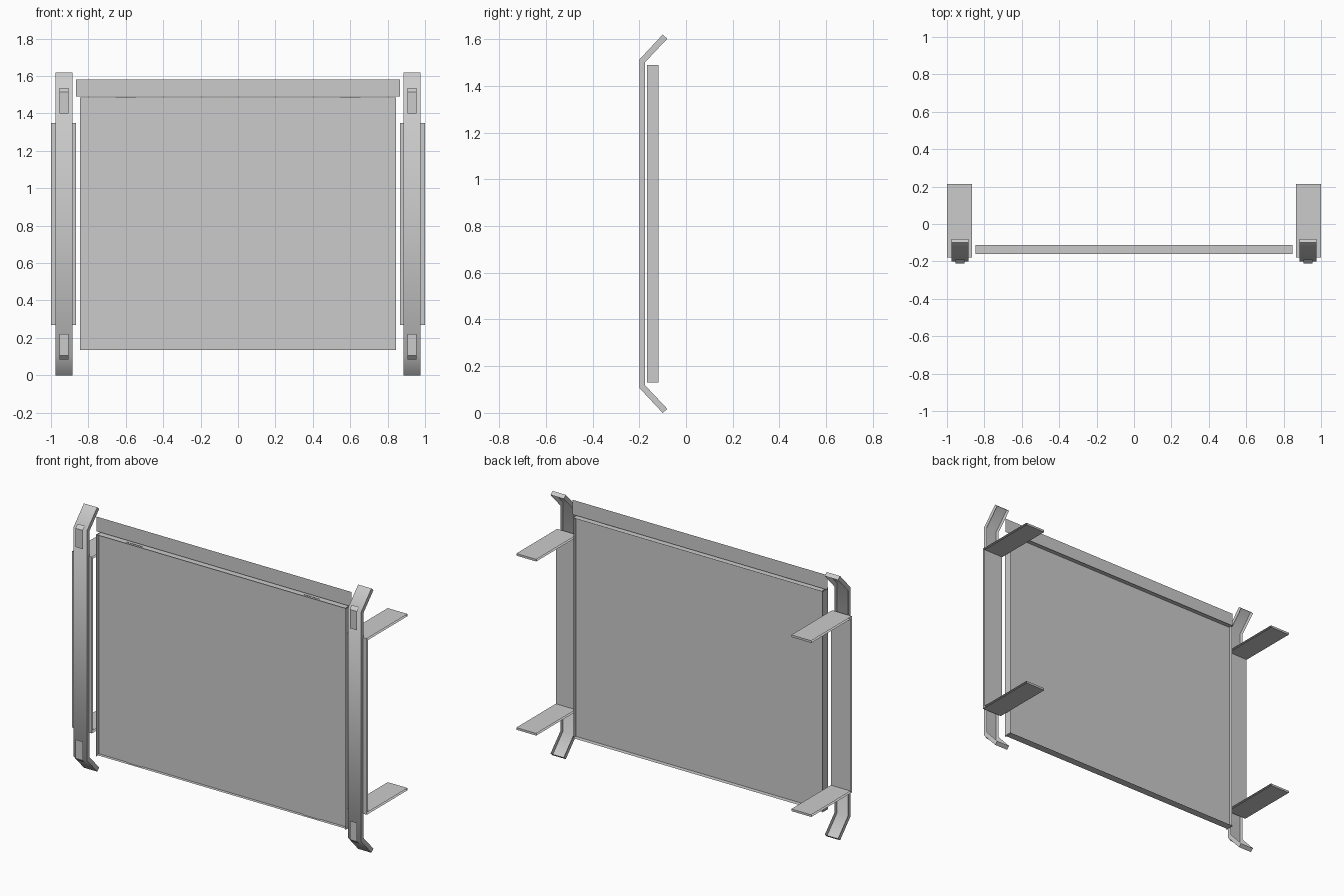
import bpy
import bmesh
import math

cube = bpy.data.objects.get("Cube")
if cube:
    bpy.data.objects.remove(cube, do_unlink=True)

grey = bpy.data.materials.new("plain grey")
grey.use_nodes = True
grey.diffuse_color = (0.6, 0.6, 0.6, 1)
grey.node_tree.nodes["Principled BSDF"].inputs["Base Color"].default_value = (0.6, 0.6, 0.6, 1)

MID_Z = 0.81   # height about which the posts and clips are symmetric


def finish(bm, name, smooth=False):
    bmesh.ops.recalc_face_normals(bm, faces=bm.faces)
    mesh = bpy.data.meshes.new(name)
    bm.to_mesh(mesh)
    bm.free()
    mesh.materials.append(grey)
    obj = bpy.data.objects.new(name, mesh)
    bpy.context.collection.objects.link(obj)
    if smooth:
        bpy.ops.object.select_all(action='DESELECT')
        obj.select_set(True)
        bpy.context.view_layer.objects.active = obj
        bpy.ops.object.shade_smooth_by_angle(angle=math.radians(50))
    return obj


def strip(bm, path, x0, x1, closed=False):
    """Sheet made by sweeping a (y, z) path from x0 to x1."""
    rows = [[bm.verts.new((x, y, z)) for y, z in path] for x in (x0, x1)]
    n = len(path)
    for i in range(n if closed else n - 1):
        j = (i + 1) % n
        bm.faces.new((rows[0][i], rows[1][i], rows[1][j], rows[0][j]))
    return rows


def sheet(name, path, x0, x1, closed=False):
    bm = bmesh.new()
    strip(bm, path, x0, x1, closed)
    return finish(bm, name)


def flip(path):
    return [(y, 2 * MID_Z - z) for y, z in path]


# Centre panel, seam strips and upper rail
sheet("panel", [(-0.14, 0.135), (-0.14, 1.485)], -0.845, 0.845)
sheet("upper_rail", [(-0.135, 1.492), (-0.135, 1.582)], -0.865, 0.865)
for label, s in (("right", -1), ("left", 1)):
    sheet(label + "_panel_strip", [(-0.146, 0.135), (-0.146, 1.487)],
          *sorted((s * 0.655, s * 0.545)))

# Border flanges crossing the panel edge on both sides
for label, z in (("top", 1.485), ("bottom", 0.135)):
    sheet(label + "_flange", [(-0.16, z), (-0.112, z)], -0.848, 0.848)
for label, x in (("right", -0.845), ("left", 0.845)):
    bm = bmesh.new()
    corners = [(-0.167, 0.13), (-0.117, 0.13), (-0.117, 1.49), (-0.167, 1.49)]
    bm.faces.new([bm.verts.new((x, y, z)) for y, z in corners])
    finish(bm, label + "_flange")

# Bent post: front sheet, side walls and end caps, open at the back
outer = [(-0.1, 1.62), (-0.2, 1.513)]
inner = [(-0.08, 1.603), (-0.175, 1.502)]
outer += flip(outer)[::-1]
inner += flip(inner)[::-1]
clip = [(-0.19, 1.535), (-0.21, 1.515), (-0.21, 1.4)]

# U-shaped bracket with two long arms, open on its side edges
bracket = [(0.215, 1.35), (-0.18, 1.35), (-0.18, 0.27), (0.215, 0.27),
           (0.215, 0.283), (-0.167, 0.283), (-0.167, 1.337), (0.215, 1.337)]

for label, s in (("right", -1), ("left", 1)):
    x0, x1 = sorted((s * 0.885, s * 0.975))
    bm = bmesh.new()
    front = strip(bm, outer, x0, x1)
    for x, row in zip((x0, x1), front):
        back = [bm.verts.new((x, y, z)) for y, z in inner]
        for i in range(len(row) - 1):
            bm.faces.new((row[i], row[i + 1], back[i + 1], back[i]))
        row.append(back)
    for end in (0, 3):
        bm.faces.new((front[0][end], front[1][end],
                      front[1][-1][end], front[0][-1][end]))
    finish(bm, label + "_post", smooth=True)

    c0, c1 = sorted((s * 0.905, s * 0.955))
    sheet(label + "_upper_clip", clip, c0, c1)
    sheet(label + "_lower_clip", flip(clip), c0, c1)

    b0, b1 = sorted((s * 0.865, s * 1.0))
    sheet(label + "_wall_bracket", bracket, b0, b1, closed=True)
